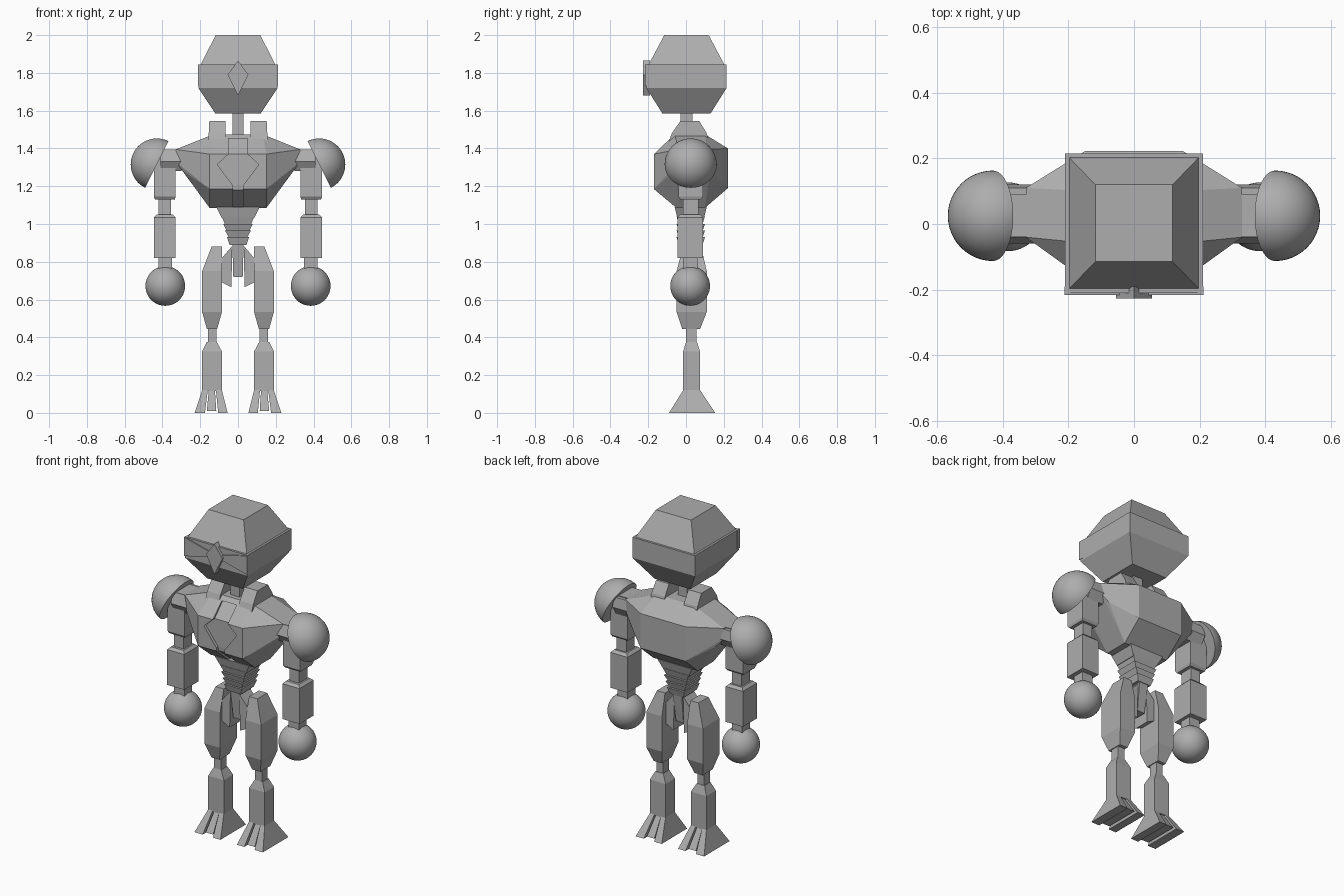
import bpy, bmesh, math
from mathutils import Vector

if "Cube" in bpy.data.objects:
    bpy.data.objects.remove(bpy.data.objects["Cube"])

grey = bpy.data.materials.new("mid_grey")
grey.diffuse_color = (0.42, 0.42, 0.42, 1)
grey.use_nodes = True
grey.node_tree.nodes["Principled BSDF"].inputs["Base Color"].default_value = grey.diffuse_color


def finish(name, bm):
    bmesh.ops.recalc_face_normals(bm, faces=bm.faces)
    me = bpy.data.meshes.new(name)
    bm.to_mesh(me)
    bm.free()
    ob = bpy.data.objects.new(name, me)
    bpy.context.collection.objects.link(ob)
    me.materials.append(grey)
    return ob


def loft(name, rings, side=1):
    """Stack of rectangles (z, x0, x1, y0, y1), optionally mirrored in x."""
    bm = bmesh.new()
    loops = []
    for z, x0, x1, y0, y1 in rings:
        loops.append([bm.verts.new((side * x, y, z)) for x, y in
                      ((x0, y0), (x1, y0), (x1, y1), (x0, y1))])
    for a, b in zip(loops, loops[1:]):
        for i in range(4):
            j = (i + 1) % 4
            bm.faces.new((a[i], a[j], b[j], b[i]))
    bm.faces.new(loops[0])
    bm.faces.new(loops[-1])
    return finish(name, bm)


def prism(name, pts, back, front):
    """Front-facing outline (x, z) given thickness between two y values."""
    bm = bmesh.new()
    a = [bm.verts.new((x, back, z)) for x, z in pts]
    b = [bm.verts.new((x, front, z)) for x, z in pts]
    bm.faces.new(a)
    bm.faces.new(b)
    for i in range(len(pts)):
        j = (i + 1) % len(pts)
        bm.faces.new((a[i], a[j], b[j], b[i]))
    return finish(name, bm)


def ball(name, centre, r, cut=None):
    bm = bmesh.new()
    bmesh.ops.create_uvsphere(bm, u_segments=48, v_segments=24, radius=r)
    if cut:
        res = bmesh.ops.bisect_plane(bm, geom=bm.verts[:] + bm.edges[:] + bm.faces[:],
                                     plane_co=(0, 0, 0), plane_no=cut, clear_inner=True)
        rim = [e for e in res["geom_cut"] if isinstance(e, bmesh.types.BMEdge)]
        bmesh.ops.contextual_create(bm, geom=rim)
    bmesh.ops.translate(bm, verts=bm.verts, vec=centre)
    ob = finish(name, bm)
    bpy.ops.object.select_all(action="DESELECT")
    ob.select_set(True)
    bpy.context.view_layer.objects.active = ob
    bpy.ops.object.shade_smooth_by_angle(angle=math.radians(35))
    return ob


# Head: lower bowl with a narrow rim, upper cap, and front gem
loft("head_bowl", [(1.585, -.12, .12, -.125, .13), (1.72, -.21, .21, -.21, .215),
                   (1.845, -.21, .21, -.21, .215)])
loft("head_cap", [(1.84, -.2, .2, -.2, .205), (2.0, -.118, .118, -.115, .12)])
prism("head_gem", [(0, 1.68), (.055, 1.79), (0, 1.865), (-.055, 1.79)], -.19, -.228)
for s in (-1, 1):
    prism("brow", [(s * .212, 1.845), (s * .03, 1.80), (s * .03, 1.775), (s * .212, 1.73)],
          -.19, -.217)
loft("neck", [(1.42, -.03, .03, -.03, .035), (1.6, -.03, .03, -.03, .035)])

# Chest: faceted hull
bm = bmesh.new()
for x, y, z in ((.13, -.06, 1.475), (.13, .1, 1.475), (.15, .222, 1.40), (.15, .222, 1.19),
                (.15, -.17, 1.37), (.15, -.17, 1.185), (.33, -.04, 1.395), (.33, .11, 1.395),
                (.29, -.06, 1.28), (.29, .13, 1.28), (.33, -.04, 1.33), (.33, .11, 1.33),
                (.15, -.05, 1.085), (.15, .1, 1.085)):
    bm.verts.new((x, y, z))
    bm.verts.new((-x, y, z))
bmesh.ops.convex_hull(bm, input=bm.verts)
bmesh.ops.dissolve_limit(bm, angle_limit=.02, verts=bm.verts, edges=bm.edges)
chest = finish("chest", bm)

# Recessed breast panel, cut to follow the chest front
bm = bmesh.new()
rows = []
for x, z, y in ((.05, 1.452, -.07), (.05, 1.37, -.152), (.11, 1.315, -.152),
                (.027, 1.205, -.152), (.027, 1.18, -.150), (.027, 1.07, -.01)):
    rows.append([bm.verts.new(p) for p in ((-x, y, z), (x, y, z), (x, -.3, z), (-x, -.3, z))])
for a, b in zip(rows, rows[1:]):
    for i in range(4):
        j = (i + 1) % 4
        bm.faces.new((a[i], a[j], b[j], b[i]))
bm.faces.new(rows[0])
bm.faces.new(rows[-1])
cutter = finish("panel_cutter", bm)
cutter.hide_render = True
cutter.hide_set(True)
mod = chest.modifiers.new("panel", "BOOLEAN")
mod.operation = "DIFFERENCE"
mod.object = cutter
mod.solver = "EXACT"

# Abdomen: tapering stacked bands
loft("waist_block", [(1.03, -.085, .085, -.045, .095), (1.09, -.115, .115, -.06, .11)])
for z0, z1, w0, w1 in ((1.0, 1.04, .07, .085), (.965, 1.0, .06, .078),
                       (.93, .965, .05, .068), (.89, .93, .045, .058)):
    loft("abdomen_band", [(z0, -w0, w0, -.038, .088), (z1, -w1, w1, -.05, .1)])

# Pelvis
loft("pelvis_core", [(.72, -.025, .025, -.01, .06), (.9, -.03, .03, -.03, .085)])

for s in (-1, 1):
    # Collar blocks beside the neck
    loft("collar_block", [(1.44, .065, .155, -.09, .12), (1.48, .065, .155, -.075, .11),
                          (1.545, .065, .152, -.03, .07)], s)
    # Hip flaps
    prism("hip_flap", [(s * .03, .885), (s * .085, .82), (s * .085, .69), (s * .035, .665)],
          .07, -.03)
    # Arms
    loft("shoulder_joint", [(1.28, .3, .41, -.03, .09), (1.33, .3, .41, -.06, .12),
                            (1.39, .3, .41, -.04, .11)], s)
    ball("shoulder_dome", (s * .43, .025, 1.315), .138, Vector((s * .894, 0, .447)))
    loft("upper_arm", [(1.13, .335, .44, -.03, .08), (1.145, .33, .445, -.04, .09),
                       (1.395, .33, .445, -.04, .09)], s)
    loft("elbow", [(1.02, .355, .42, -.015, .065), (1.14, .355, .42, -.015, .065)], s)
    loft("forearm", [(.82, .33, .445, -.045, .09), (1.035, .33, .445, -.045, .09),
                     (1.05, .345, .43, -.03, .075)], s)
    loft("wrist", [(.74, .35, .42, -.015, .06), (.83, .35, .42, -.015, .06)], s)
    ball("hand", (s * .385, .022, .672), .105)
    # Legs
    loft("thigh", [(.445, .11, .165, -.02, .075), (.535, .085, .19, -.05, .11),
                   (.75, .085, .19, -.05, .11), (.88, .085, .14, -.015, .08)], s)
    loft("knee", [(.36, .115, .16, 0, .055), (.46, .115, .16, 0, .055)], s)
    loft("shin", [(.115, .085, .19, -.015, .075), (.325, .085, .19, -.015, .075),
                  (.375, .112, .165, 0, .058)], s)
    # Three-toed foot with open slots
    loft("inner_toe", [(0, .055, .105, -.09, .155), (.12, .085, .117, -.015, .075)], s)
    loft("outer_toe", [(0, .175, .23, -.09, .155), (.12, .16, .19, -.015, .075)], s)
    loft("middle_toe", [(.01, .115, .165, -.075, .14), (.12, .122, .155, -.005, .065)], s)
